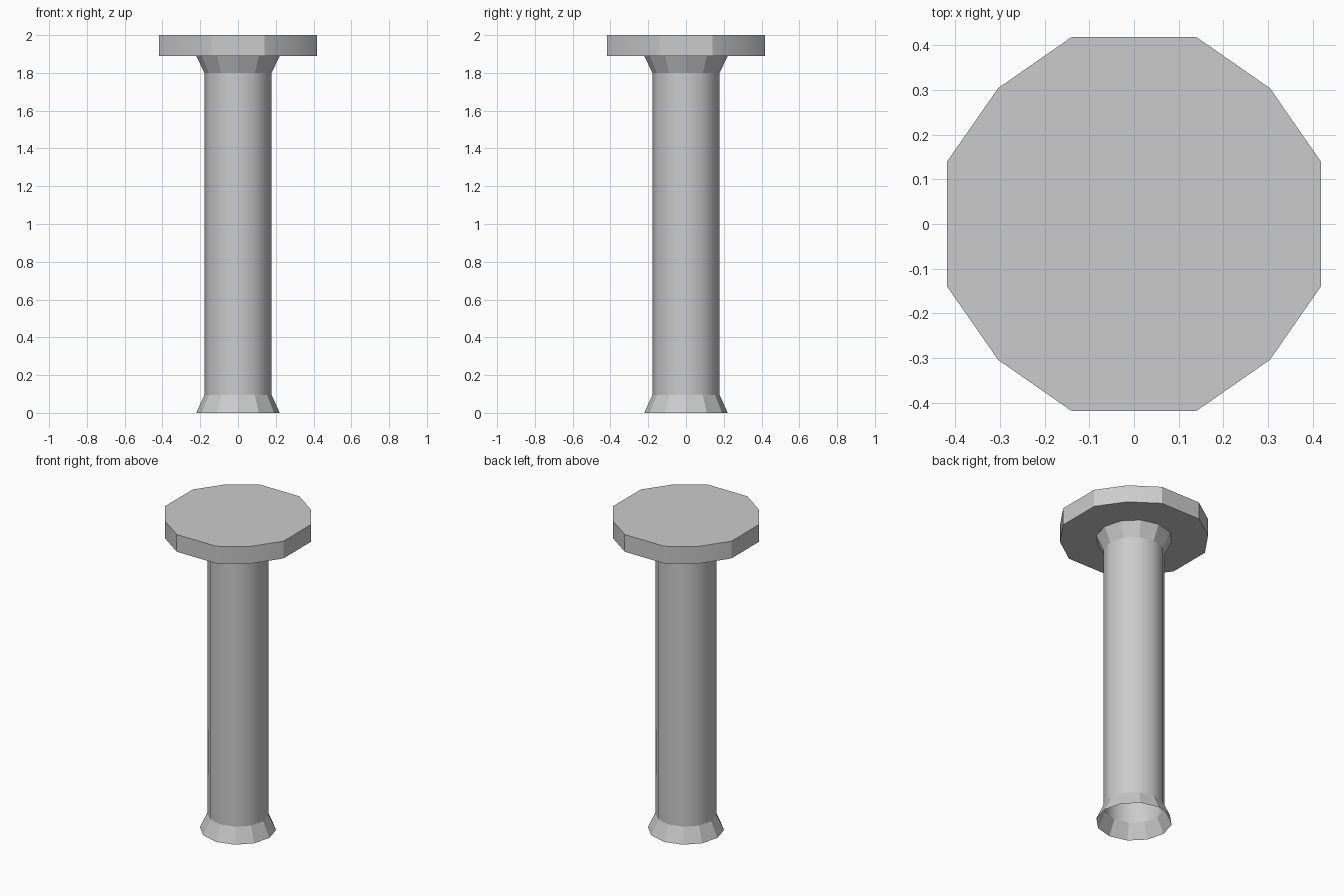
import bpy, bmesh, math

if "Cube" in bpy.data.objects:
    bpy.data.objects.remove(bpy.data.objects["Cube"])


def make_part(name, rings, capped, smooth_bands):
    """Skin a stack of equal-sided rings; smooth only the listed bands."""
    bm = bmesh.new()
    loops = [[bm.verts.new(p) for p in ring] for ring in rings]
    n = len(loops[0])
    for b, (low, high) in enumerate(zip(loops, loops[1:])):
        for i in range(n):
            j = (i + 1) % n
            f = bm.faces.new((low[i], low[j], high[j], high[i]))
            f.smooth = b in smooth_bands
    if capped:
        bm.faces.new(loops[0][::-1])
        bm.faces.new(loops[-1])
    bm.normal_update()
    # Hard edges where the surface turns sharply or changes band
    for e in bm.edges:
        if len(e.link_faces) == 2:
            level = abs(e.verts[0].co.z - e.verts[1].co.z) < 1e-5
            e.smooth = not level and e.calc_face_angle() < math.radians(31)
    mesh = bpy.data.meshes.new(name)
    bm.to_mesh(mesh)
    bm.free()
    obj = bpy.data.objects.new(name, mesh)
    bpy.context.collection.objects.link(obj)
    return obj


def circle(r, z, n=12):
    return [(r * math.cos(math.tau * i / n), r * math.sin(math.tau * i / n), z)
            for i in range(n)]


def cap_outline(z):
    # One quarter of the uneven twelve-sided plate, turned four times
    quarter = [(0.418, 0.14), (0.304, 0.304), (0.14, 0.418)]
    pts = []
    for _ in range(4):
        pts += [(x, y, z) for x, y in quarter]
        quarter = [(-y, x) for x, y in quarter]
    return pts


# Hollow column: flared foot, smooth shaft, flared neck
make_part("column", [circle(0.221, 0), circle(0.178, 0.095),
                     circle(0.178, 1.80), circle(0.221, 1.89)],
          False, {1})

# Wide plate on top
make_part("top_plate", [cap_outline(1.89), cap_outline(2.0)], True, {0})
